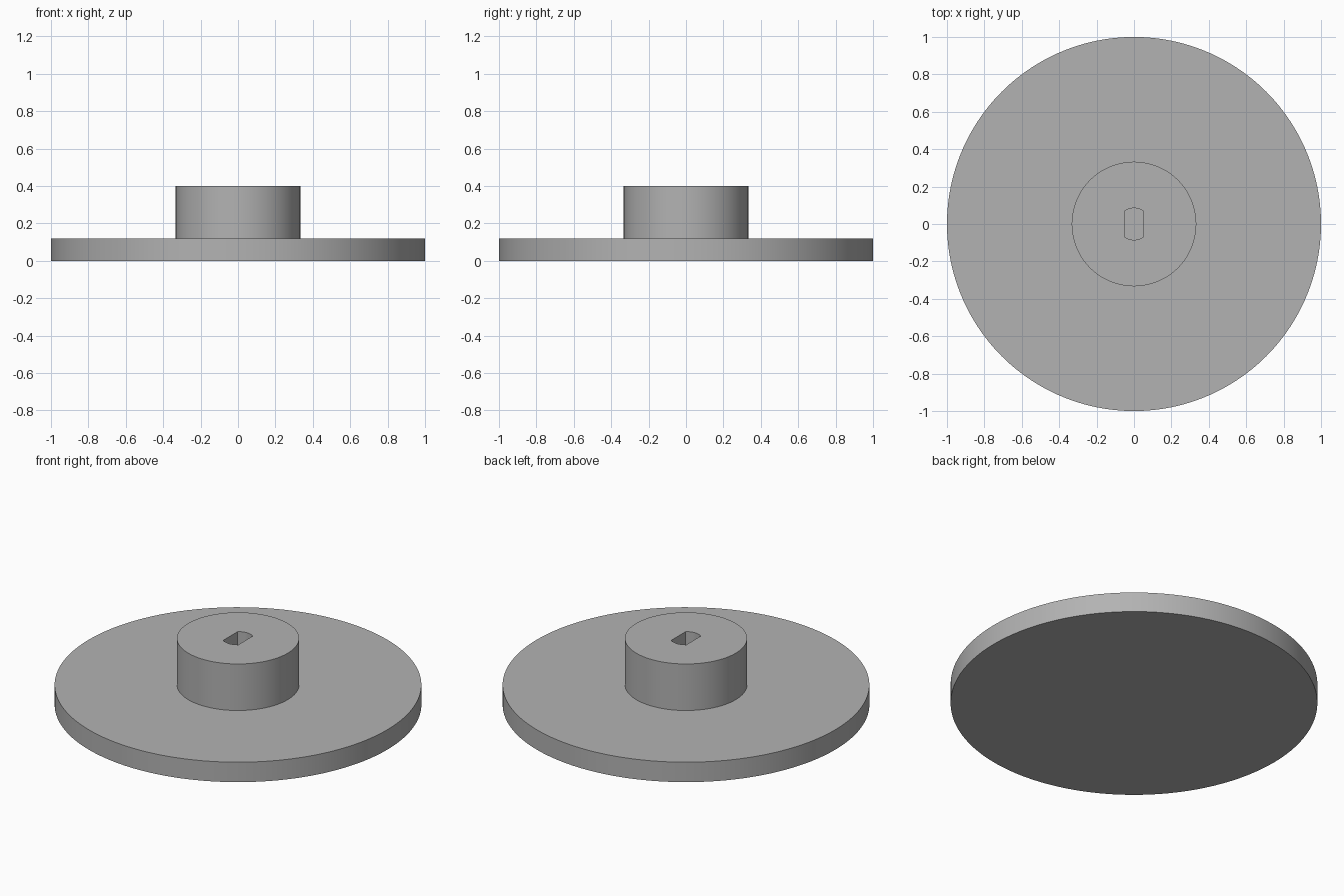
import bpy
import bmesh
from math import cos, sin, pi, radians

if "Cube" in bpy.data.objects:
    bpy.data.objects.remove(bpy.data.objects["Cube"], do_unlink=True)

SIDES = 120
DISC_R, DISC_TOP = 1.0, 0.12
HUB_R, HUB_TOP = 0.333, 0.4
BORE_R, BORE_HALF_WIDTH, BORE_FLOOR = 0.085, 0.05, 0.12

grey = bpy.data.materials.new("plain grey")
grey.use_nodes = True
colour = (0.45, 0.45, 0.45, 1)
grey.diffuse_color = colour
grey.node_tree.nodes["Principled BSDF"].inputs["Base Color"].default_value = colour


def ring(bm, radius, z, half_width=None):
    """Circle of vertices, optionally flattened on its two x sides."""
    limit = half_width or radius
    verts = []
    for i in range(SIDES):
        a = 2 * pi * i / SIDES
        x = max(-limit, min(limit, radius * cos(a)))
        verts.append(bm.verts.new((x, radius * sin(a), z)))
    return verts


bm = bmesh.new()
rings = [
    # Flat disc
    ring(bm, DISC_R, 0),
    ring(bm, DISC_R, DISC_TOP),
    # Raised hub
    ring(bm, HUB_R, DISC_TOP),
    ring(bm, HUB_R, HUB_TOP),
    # Blind shaft socket with two flats
    ring(bm, BORE_R, HUB_TOP, BORE_HALF_WIDTH),
    ring(bm, BORE_R, BORE_FLOOR, BORE_HALF_WIDTH),
]
for low, high in zip(rings, rings[1:]):
    for i in range(SIDES):
        j = (i + 1) % SIDES
        bm.faces.new((low[i], low[j], high[j], high[i]))

# Underside and socket floor
bm.faces.new(rings[0][::-1])
bm.faces.new(rings[-1])
bmesh.ops.recalc_face_normals(bm, faces=bm.faces)

mesh = bpy.data.meshes.new("disc_with_hub")
bm.to_mesh(mesh)
bm.free()
mesh.materials.append(grey)
wheel = bpy.data.objects.new("disc_with_hub", mesh)
bpy.context.collection.objects.link(wheel)

# Smooth round walls with crisp edges
bpy.ops.object.select_all(action="DESELECT")
wheel.select_set(True)
bpy.context.view_layer.objects.active = wheel
bpy.ops.object.shade_smooth_by_angle(angle=radians(30))
